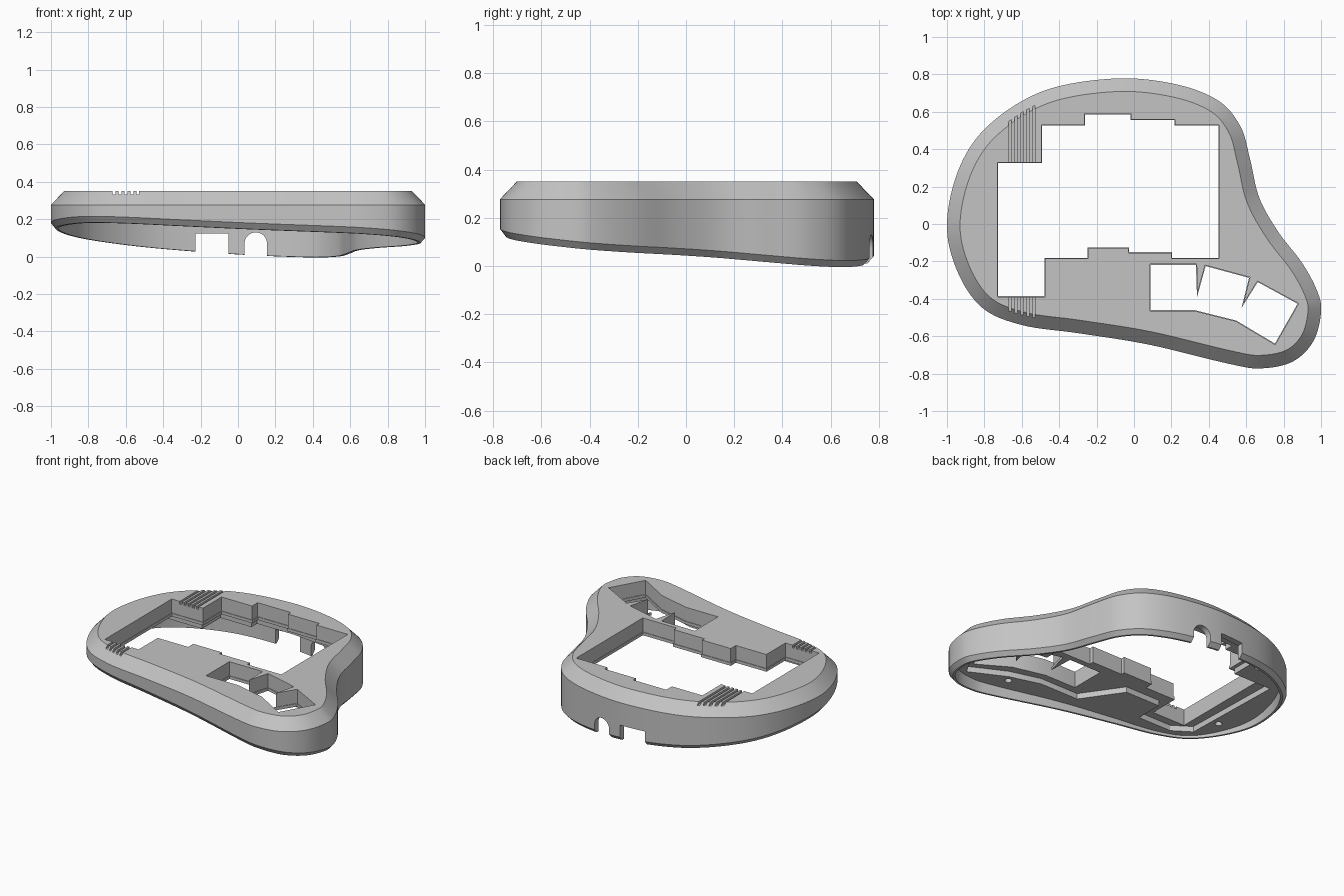
import bpy, bmesh, math
from mathutils import Vector

if "Cube" in bpy.data.objects:
    bpy.data.objects.remove(bpy.data.objects["Cube"], do_unlink=True)

grey = bpy.data.materials.new("mid_grey")
grey.use_nodes = True
grey.diffuse_color = (0.55, 0.55, 0.55, 1)
grey.node_tree.nodes["Principled BSDF"].inputs["Base Color"].default_value = (0.55, 0.55, 0.55, 1)

TOP, SHOULDER, LEDGE, POCKET, UNDERSIDE = 0.35, 0.277, 0.255, 0.235, 0.197


def tilt(p):
    """Height of the sloping bottom rim."""
    return -0.005 - 0.063 * (p.x - 0.43) - 0.102 * (p.y - 0.65)


def smooth_loop(points, steps=8):
    """Closed Catmull-Rom curve through the points."""
    pts = [Vector(p) for p in points]
    n, out = len(pts), []
    for i in range(n):
        a, b, c, d = (pts[(i + k) % n] for k in (-1, 0, 1, 2))
        for s in range(steps):
            t = s / steps
            out.append(0.5 * (2 * b + (c - a) * t + (2 * a - 5 * b + 4 * c - d) * t ** 2
                              + (3 * b - a - 3 * c + d) * t ** 3))
    return out


def inset(loop, dist):
    """Move the sides of a clockwise loop inwards, with mitred corners."""
    pts = [Vector(p) for p in loop]
    out = []
    for i, p in enumerate(pts):
        before = (p - pts[i - 1]).normalized()
        after = (pts[(i + 1) % len(pts)] - p).normalized()
        m = Vector((before.y + after.y, -before.x - after.x))
        out.append(p + m * dist / (1 + before.dot(after)))
    return out


def to_object(bm, name):
    bmesh.ops.recalc_face_normals(bm, faces=bm.faces)
    mesh = bpy.data.meshes.new(name)
    bm.to_mesh(mesh)
    bm.free()
    obj = bpy.data.objects.new(name, mesh)
    bpy.context.collection.objects.link(obj)
    mesh.materials.append(grey)
    return obj


def loft(rings, name):
    """Closed solid through matching rings of 3D points."""
    bm = bmesh.new()
    rows = [[bm.verts.new(p) for p in ring] for ring in rings]
    n = len(rows[0])
    for a, b in zip(rows, rows[1:]):
        for i in range(n):
            bm.faces.new((a[i], a[(i + 1) % n], b[(i + 1) % n], b[i]))
    bm.faces.new(rows[0])
    bm.faces.new(rows[-1])
    return to_object(bm, name)


def prism_z(poly, low, high, name):
    return loft([[(x, y, z) for x, y in poly] for z in (low, high)], name)


def prism_y(poly, near, far, name):
    return loft([[(x, y, z) for x, z in poly] for y in (near, far)], name)


def box(x0, x1, z0, z1):
    return [(x0, z0), (x1, z0), (x1, z1), (x0, z1)]


def cut(target, cutter):
    """Subtract the cutter and remove it."""
    mod = target.modifiers.new("cut", "BOOLEAN")
    mod.operation, mod.solver, mod.object = "DIFFERENCE", "EXACT", cutter
    cutter.hide_render = True
    bpy.context.view_layer.objects.active = target
    bpy.ops.object.modifier_apply(modifier=mod.name)
    bpy.data.objects.remove(cutter, do_unlink=True)


# Shell: chamfered top, tilted rim, hollow underneath
outline = smooth_loop([
    (-1, 0.01), (-0.93, 0.31), (-0.77, 0.535), (-0.48, 0.713), (-0.1, 0.778), (0.22, 0.748),
    (0.45, 0.66), (0.57, 0.52), (0.622, 0.34), (0.67, 0.14), (0.77, -0.04), (0.9, -0.21),
    (0.98, -0.36), (1, -0.47), (0.96, -0.625), (0.85, -0.735), (0.68, -0.772), (0.51, -0.748),
    (0.08, -0.645), (-0.29, -0.585), (-0.6, -0.54), (-0.815, -0.445), (-0.95, -0.24)])
rim_edge, inner = inset(outline, 0.025), inset(outline, 0.04)


def ring(loop, height):
    return [(p.x, p.y, height(p)) for p in loop]


case = loft([
    ring(inset(outline, 0.07), lambda p: TOP),
    ring(outline, lambda p: SHOULDER),
    ring(outline, lambda p: tilt(p) + 0.03),
    ring(rim_edge, tilt),
    ring(inner, tilt),
    ring(inner, lambda p: UNDERSIDE)], "keyboard_case")

# Main key opening with staggered columns, and the fanned thumb key opening
key_opening = [
    (-0.73, 0.33), (-0.495, 0.33), (-0.495, 0.53), (-0.265, 0.53), (-0.265, 0.59),
    (-0.015, 0.59), (-0.015, 0.56), (0.22, 0.56), (0.22, 0.53), (0.455, 0.53),
    (0.455, -0.185), (0.2, -0.185), (0.2, -0.155), (-0.03, -0.155), (-0.03, -0.13),
    (-0.245, -0.13), (-0.245, -0.185), (-0.475, -0.185), (-0.475, -0.39), (-0.73, -0.39)]
thumb_opening = [
    (0.085, -0.215), (0.335, -0.215), (0.34, -0.365), (0.38, -0.22), (0.62, -0.285),
    (0.585, -0.425), (0.66, -0.305), (0.88, -0.425), (0.755, -0.645), (0.545, -0.52),
    (0.325, -0.465), (0.085, -0.465)]
for opening in (key_opening, thumb_opening):
    cut(case, prism_z(opening, LEDGE, 0.5, "upper_opening_cutter"))
    cut(case, prism_z(inset(opening, 0.004), 0, 0.5, "lower_opening_cutter"))

# Shallow board pocket in the underside
pocket = [
    (-0.8, 0.35), (-0.515, 0.35), (-0.515, 0.545), (-0.28, 0.545), (-0.28, 0.605), (0, 0.605),
    (0.24, 0.575), (0.47, 0.545), (0.5, 0.3), (0.5, -0.24), (0.67, -0.26), (0.92, -0.41),
    (0.77, -0.69), (0.53, -0.57), (0.32, -0.51), (0.03, -0.51), (-0.15, -0.25),
    (-0.41, -0.25), (-0.41, -0.44), (-0.66, -0.44), (-0.78, -0.36)]
cut(case, prism_z(pocket, 0.1, POCKET, "pocket_cutter"))

# Five grooves across the top
for i in range(5):
    x = -0.662 + 0.0315 * i
    cut(case, prism_y(box(x - 0.008, x + 0.008, 0.332, 0.5), -1, 1, "groove_cutter"))

# Rear ports: square notch and round-topped notch
cut(case, prism_y(box(-0.227, -0.05, -0.2, 0.124), 0.6, 0.9, "square_port_cutter"))
arch = [(0.035, -0.2)] + [
    (0.095 - 0.06 * math.cos(a), 0.07 + 0.06 * math.sin(a))
    for a in (math.pi * k / 16 for k in range(17))] + [(0.155, -0.2)]
cut(case, prism_y(arch, 0.6, 0.9, "round_port_cutter"))

# Screw holes in the underside
for cx, cy in ((-0.835, -0.185), (-0.58, 0.5), (0.5, -0.61)):
    circle = [(cx + 0.022 * math.cos(math.tau * k / 20), cy + 0.022 * math.sin(math.tau * k / 20))
              for k in range(20)]
    cut(case, prism_z(circle, 0.1, 0.27, "screw_cutter"))

# Smooth curved walls, crisp edges
bpy.ops.object.select_all(action="DESELECT")
case.select_set(True)
bpy.context.view_layer.objects.active = case
bpy.ops.object.shade_smooth_by_angle(angle=math.radians(25))
